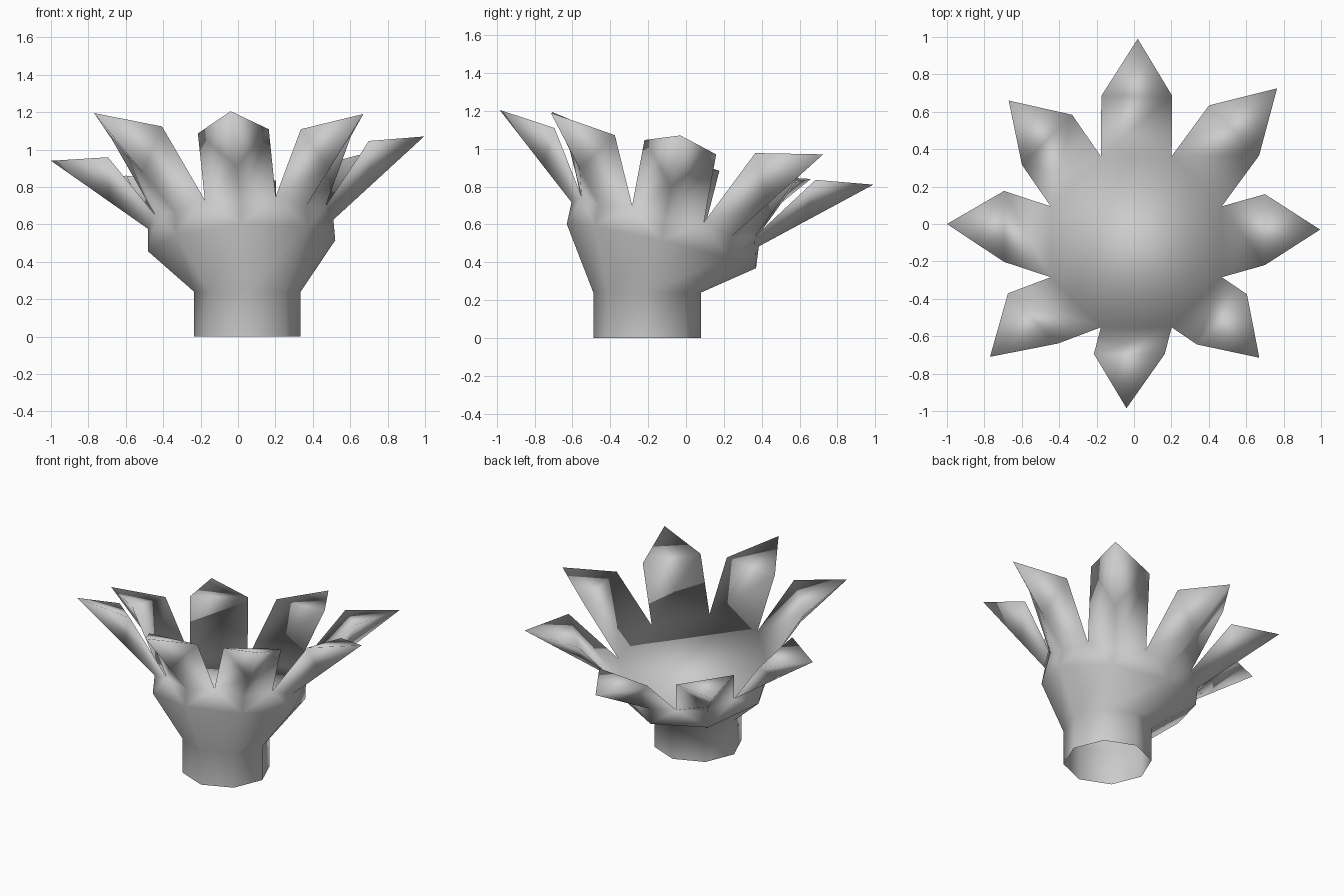
import bpy, bmesh
from math import cos, sin, pi
from mathutils import Vector

if "Cube" in bpy.data.objects:
    bpy.data.objects.remove(bpy.data.objects["Cube"])

bm = bmesh.new()
N = 8


def ring(cx, cy, r, z, sx=0.0, sy=0.0, phase=0.0):
    """Octagonal ring of vertices on a plane tilted by sx, sy."""
    out = []
    for i in range(N):
        a = (i + phase) * 2 * pi / N
        dx, dy = r * cos(a), r * sin(a)
        out.append(bm.verts.new((cx + dx, cy + dy, z + sx * dx + sy * dy)))
    return out


# open stem tube, flared cup rim, petal roots and the notches between petals
base = ring(0.05, -0.205, 0.285, 0)
neck = ring(0.05, -0.205, 0.285, 0.24)
rim = ring(0.02, -0.13, 0.5, 0.485, 0.06, -0.233)
root = ring(0.015, -0.11, 0.495, 0.6, 0.05, -0.235)
notch = ring(0.012, -0.095, 0.495, 0.632, 0.05, -0.235, 0.5)

# petals, anticlockwise from +x: tip x, y, z, shoulder middle x, y, shoulder lift
petals = [
    (0.995, -0.03, 1.07, 0.70, -0.03, 0.0),
    (0.765, 0.725, 0.97, 0.535, 0.50, 0.05),
    (0.02, 0.99, 0.81, 0.015, 0.685, 0.0),
    (-0.67, 0.66, 0.84, -0.465, 0.45, 0.0),
    (-1.0, 0.0, 0.94, -0.695, -0.013, 0.0),
    (-0.77, -0.71, 1.195, -0.54, -0.505, 0.06),
    (-0.04, -0.985, 1.205, -0.025, -0.695, 0.0),
    (0.67, -0.715, 1.19, 0.47, -0.51, 0.0),
]

# cup floor level with the notches
bm.faces.new(notch)

for i, (x, y, z, mx, my, lift) in enumerate(petals):
    j = (i + 1) % N
    # tube wall and flare
    bm.faces.new((base[i], base[j], neck[j], neck[i]))
    bm.faces.new((neck[i], neck[j], rim[j], rim[i]))
    # upper cup wall
    bm.faces.new((rim[i], rim[j], notch[i]))
    bm.faces.new((rim[i], notch[i], root[i]))
    bm.faces.new((rim[i], root[i], notch[i - 1]))
    # solid petal: keeled outside, flat inside
    tip = bm.verts.new((x, y, z))
    n0, n1 = notch[i - 1], notch[i]
    mid = (n0.co + n1.co) / 2
    sides = []
    for n in (n0, n1):
        p = Vector((mx, my, 0)) + (n.co - mid)
        p.z = 0.96 + 0.06 * p.x - 0.2 * p.y + lift
        sides.append(bm.verts.new(p))
    s0, s1 = sides
    keel = bm.verts.new(root[i].co.lerp(tip.co, 0.4))
    bm.faces.new((n0, root[i], keel, s0))
    bm.faces.new((root[i], n1, s1, keel))
    bm.faces.new((s0, keel, tip))
    bm.faces.new((keel, s1, tip))
    bm.faces.new((n1, n0, s0, s1))
    bm.faces.new((s1, s0, tip))

for face in bm.faces:
    face.smooth = True

mesh = bpy.data.meshes.new("flower_cup")
bm.to_mesh(mesh)
bm.free()
obj = bpy.data.objects.new("flower_cup", mesh)
bpy.context.collection.objects.link(obj)
